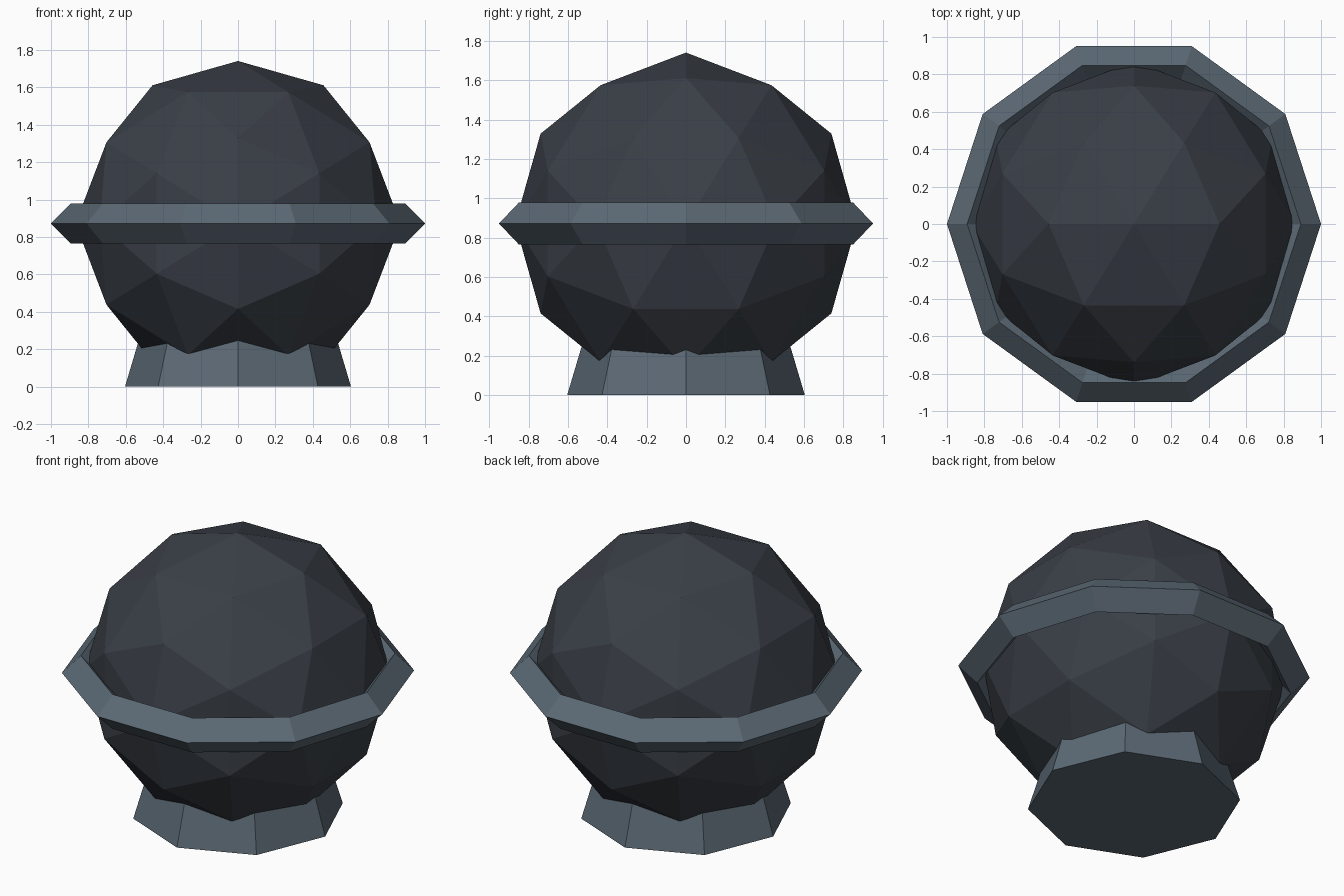
import bpy, bmesh
from math import cos, sin, pi, sqrt
from mathutils import Vector

if "Cube" in bpy.data.objects:
    bpy.data.objects.remove(bpy.data.objects["Cube"])


def material(name, rgb):
    m = bpy.data.materials.new(name)
    m.diffuse_color = (*rgb, 1)
    m.use_nodes = True
    m.node_tree.nodes["Principled BSDF"].inputs["Base Color"].default_value = m.diffuse_color
    return m


def make_object(name, bm, mat):
    bmesh.ops.recalc_face_normals(bm, faces=bm.faces[:])
    mesh = bpy.data.meshes.new(name)
    bm.to_mesh(mesh)
    bm.free()
    mesh.materials.append(mat)
    ob = bpy.data.objects.new(name, mesh)
    bpy.context.collection.objects.link(ob)
    return ob


dark = material("dark_stone", (0.042, 0.050, 0.063))
slate = material("slate_metal", (0.105, 0.140, 0.175))
CENTRE, RADIUS = 0.872, 0.869

# Faceted ball: icosahedron split once, edge-on orientation
t = (1 + sqrt(5)) / 2
corners = []
for a in (-1, 1):
    for b in (-t, t):
        corners += [Vector((a, 0, b)), Vector((0, b, a)), Vector((b, a, 0))]
points = corners + [(p + q) / 2 for i, p in enumerate(corners)
                    for q in corners[:i] if (p - q).length < 2.1]
bm = bmesh.new()
for p in points:
    bm.verts.new(p.normalized() * RADIUS + Vector((0, 0, CENTRE)))
bmesh.ops.convex_hull(bm, input=bm.verts[:])
make_object("ball", bm, dark)

# Ten-sided ring with a diamond cross-section
SEG, MAJOR, MINOR = 10, 0.892, 0.108
bm = bmesh.new()
loops = []
for i in range(SEG):
    a = 2 * pi * i / SEG
    loop = []
    for j in range(4):
        r = MAJOR + MINOR * cos(j * pi / 2)
        loop.append(bm.verts.new((r * cos(a), r * sin(a), CENTRE + MINOR * sin(j * pi / 2))))
    loops.append(loop)
for i in range(SEG):
    p, q = loops[i], loops[(i + 1) % SEG]
    for j in range(4):
        k = (j + 1) % 4
        bm.faces.new((p[j], q[j], q[k], p[k]))
make_object("belt_ring", bm, slate)

# Tapered octagonal foot
bm = bmesh.new()
rings = [[bm.verts.new((r * cos(i * pi / 4), r * sin(i * pi / 4), z)) for i in range(8)]
         for r, z in ((0.604, 0), (0.50, 0.35))]
for i in range(8):
    k = (i + 1) % 8
    bm.faces.new((rings[0][i], rings[0][k], rings[1][k], rings[1][i]))
for ring in rings:
    bm.faces.new(ring)
make_object("foot", bm, slate)
